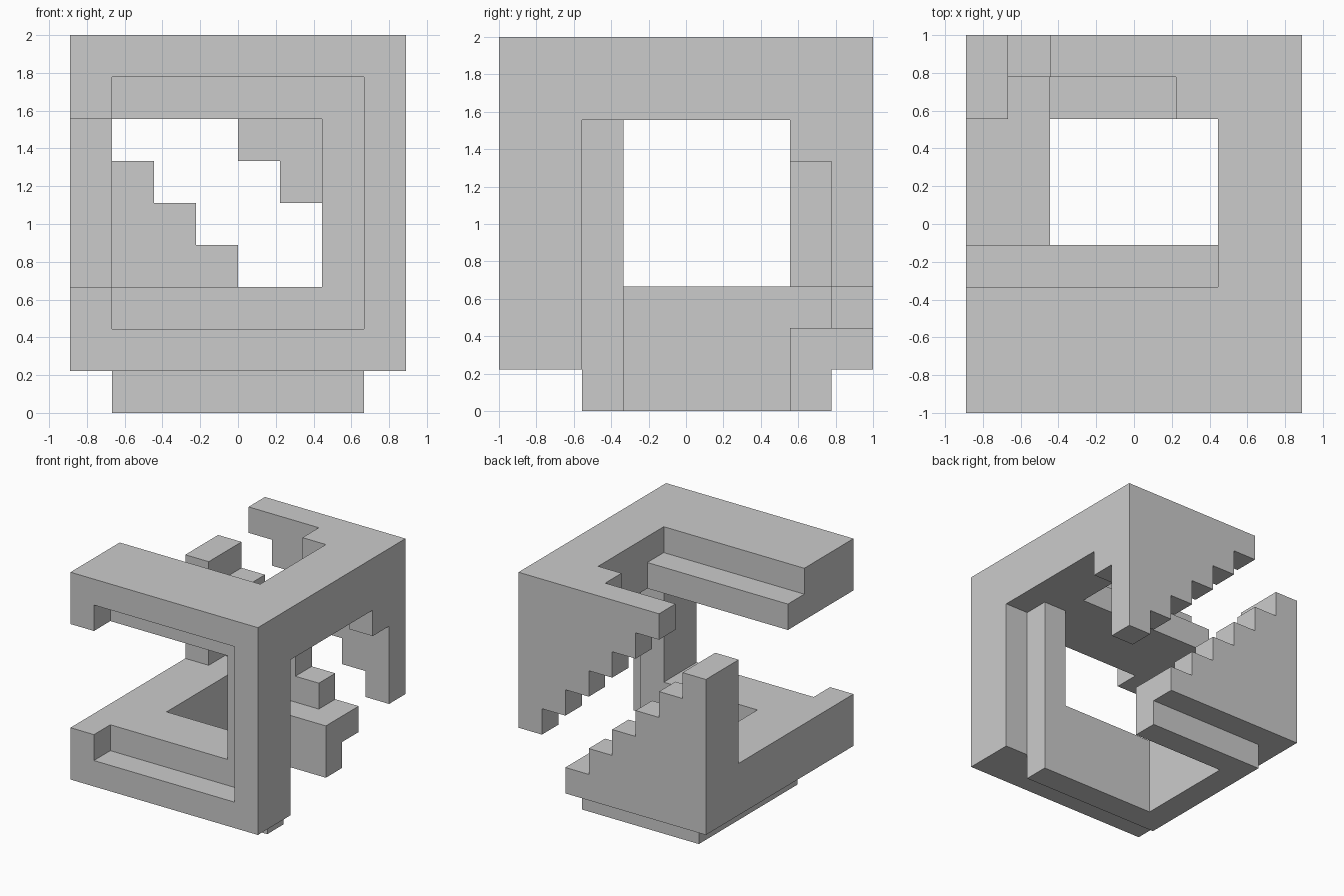
import bpy, bmesh
from mathutils import Vector

if "Cube" in bpy.data.objects:
    bpy.data.objects.remove(bpy.data.objects["Cube"])

U = 2 / 9                          # the whole model sits on a 8 x 9 x 9 unit grid
ORIGIN = Vector((-4 * U, -1.0, 0.0))
cells = set()


def block(x, y, z):
    return {(i, j, k) for i in range(*x) for j in range(*y) for k in range(*z)}


def add(x, y, z):
    cells.update(block(x, y, z))


# top frame: front bar with inner ledge, right bar, back corner
add((0, 8), (0, 3), (7, 9))
add((0, 6), (3, 4), (7, 8))
add((6, 8), (3, 7), (7, 9))
for i, low in ((5, 8), (6, 7), (7, 6)):
    add((i, i + 1), (7, 8), (low, 9))

# front right column with inner rib
add((6, 8), (0, 2), (1, 9))
add((6, 7), (2, 3), (0, 7))

# bottom frame: front bar, left bar, back ledge
add((0, 8), (0, 2), (1, 3))
add((0, 7), (2, 3), (1, 3))
add((0, 2), (3, 8), (1, 3))
add((2, 6), (7, 8), (0, 2))

# foot rim under the bottom frame
add((1, 7), (2, 3), (0, 1))
add((1, 2), (3, 8), (0, 1))

# back left post
add((0, 1), (7, 8), (3, 7))

# back wall: hanging stair and rising stair with a diagonal gap
for i in range(2, 8):
    add((i, i + 1), (8, 9), (10 - i, 9))
for i in range(6):
    add((i, i + 1), (8, 9), (1, 7 - i))

# shallow recess in the front face
cells -= block((1, 7), (0, 1), (2, 8))

# outer skin of the grid shape, merged into large flat faces
bm = bmesh.new()
for c in cells:
    for axis in range(3):
        for side in (0, 1):
            n = list(c)
            n[axis] += 2 * side - 1
            if tuple(n) in cells:
                continue
            a, b = (axis + 1) % 3, (axis + 2) % 3
            ring = []
            for da, db in ((0, 0), (1, 0), (1, 1), (0, 1)):
                p = list(c)
                p[axis] += side
                p[a] += da
                p[b] += db
                ring.append(bm.verts.new(ORIGIN + U * Vector(p)))
            bm.faces.new(ring if side else ring[::-1])
bmesh.ops.remove_doubles(bm, verts=bm.verts[:], dist=1e-4)
bmesh.ops.dissolve_limit(bm, angle_limit=0.01, verts=bm.verts[:], edges=bm.edges[:])

mesh = bpy.data.meshes.new("stepped_cube_frame")
bm.to_mesh(mesh)
bm.free()
bpy.context.collection.objects.link(bpy.data.objects.new("stepped_cube_frame", mesh))
